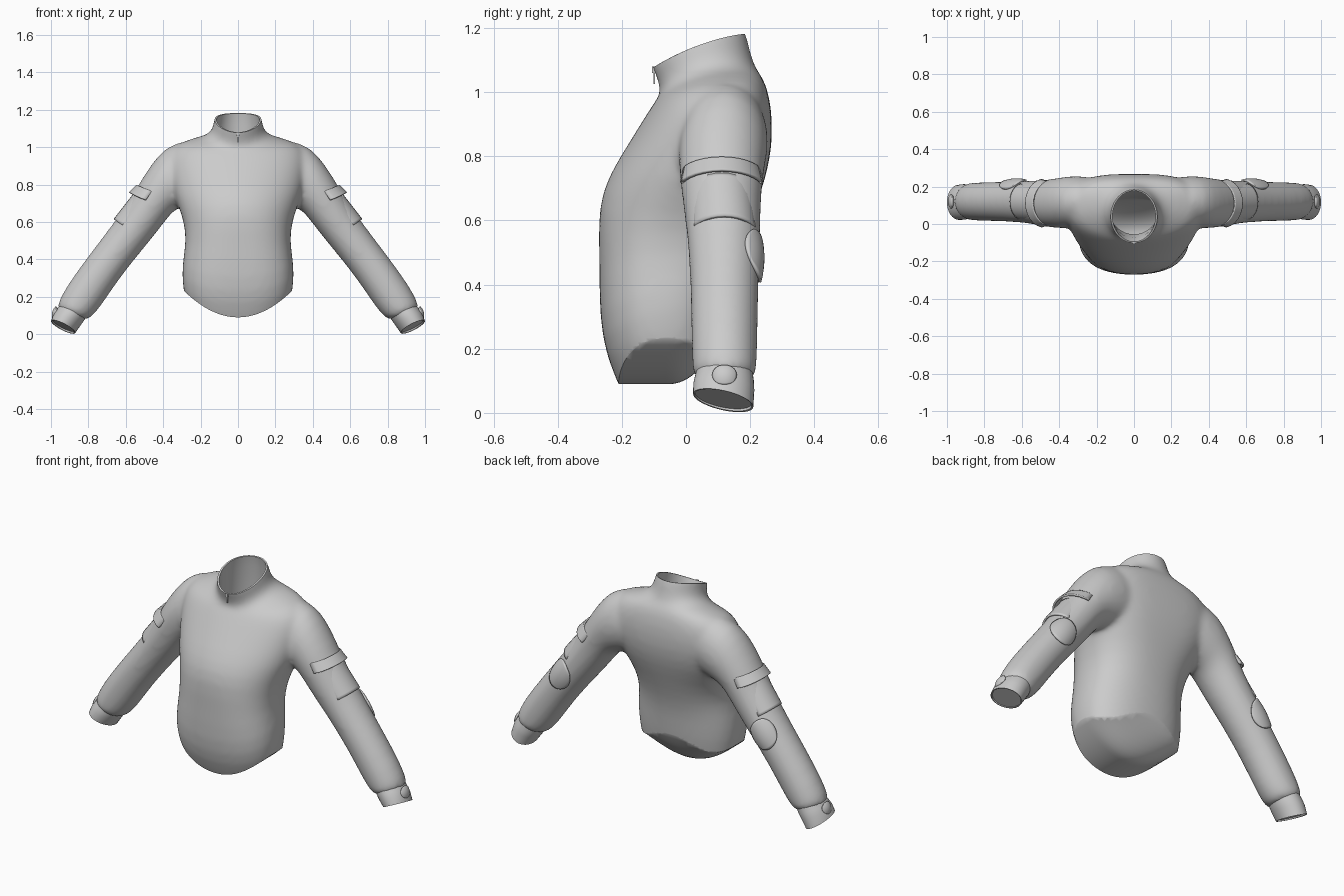
import bpy, bmesh, math
from mathutils import Vector

if "Cube" in bpy.data.objects:
    bpy.data.objects.remove(bpy.data.objects["Cube"])

N = 32

def loft(bm, rings, cap0=True, cap1=True):
    loops = [[bm.verts.new(p) for p in r] for r in rings]
    for a, b in zip(loops, loops[1:]):
        for i in range(N):
            j = (i + 1) % N
            bm.faces.new((a[i], a[j], b[j], b[i]))
    if cap0:
        bm.faces.new(loops[0][::-1])
    if cap1:
        bm.faces.new(loops[-1])

def finish(name, bm, angle=40):
    bmesh.ops.recalc_face_normals(bm, faces=bm.faces)
    me = bpy.data.meshes.new(name)
    bm.to_mesh(me)
    bm.free()
    ob = bpy.data.objects.new(name, me)
    bpy.context.collection.objects.link(ob)
    smooth(ob, angle)
    return ob

def smooth(ob, angle=40):
    bpy.ops.object.select_all(action='DESELECT')
    ob.select_set(True)
    bpy.context.view_layer.objects.active = ob
    bpy.ops.object.shade_smooth_by_angle(angle=math.radians(angle))

def bake(ob):
    dg = bpy.context.evaluated_depsgraph_get()
    me = bpy.data.meshes.new_from_object(ob.evaluated_get(dg))
    ob.modifiers.clear()
    ob.data = me

def cut(ob, cutter):
    cutter.hide_render = True
    m = ob.modifiers.new("trim", 'BOOLEAN')
    m.operation = 'DIFFERENCE'
    m.object = cutter
    bpy.context.view_layer.update()
    bake(ob)
    bpy.data.objects.remove(cutter)

def girth(zf, zs, zb, yf, yb, hw, p=2.0, q=2.0):
    # ring round the body: front, side and back heights, y limits, half width,
    # squareness of the front and back halves
    pts = []
    for i in range(N):
        t = 2 * math.pi * i / N
        c, s = math.cos(t), math.sin(t)
        e = 2 / (p if s < 0 else q)
        z = zs + s * (zb - zf) / 2 + s * s * ((zf + zb) / 2 - zs)
        x = hw * math.copysign(abs(c) ** e, c)
        y = (yf + yb) / 2 + (yb - yf) / 2 * math.copysign(abs(s) ** e, s)
        pts.append((x, y, z))
    return pts

# sleeve sections: outer x z, inner x z, centre y, half depth
SLEEVE = [
    (.16, 1.05, .10, .76, .13, .11), (.345, 1.028, .24, .70, .122, .136),
    (.425, .963, .30, .68, .115, .14), (.505, .847, .35, .66, .11, .132),
    (.567, .738, .42, .56, .112, .122), (.66, .60, .52, .44, .12, .112),
    (.80, .42, .64, .29, .12, .106), (.93, .24, .728, .155, .12, .104),
    (.965, .16, .785, .085, .12, .10), (.97, .13, .82, .07, .12, .09)]

def section(row, t, off=0, side=1, skew=0):
    ox, oz, ix, iz, yc, hy = row
    c = Vector(((ox + ix) / 2, yc, (oz + iz) / 2))
    u = Vector(((ox - ix) / 2, 0, (oz - iz) / 2))
    v = Vector((0, hy, -skew))
    p = c + u * math.cos(t) + v * math.sin(t)
    p += off * (u.normalized() * math.cos(t) + v.normalized() * math.sin(t))
    return (p.x * side, p.y, p.z)

def sleeve_point(s, t, off, side):
    k = max(0, min(int(s), len(SLEEVE) - 2))
    f = s - k
    row = [a + (b - a) * f for a, b in zip(SLEEVE[k], SLEEVE[k + 1])]
    return section(row, t, off, side)

def hoop(row, side, skew=0):
    return [section(row, 2 * math.pi * i / N, 0, side, skew) for i in range(N)]

def panel(name, side, s0, s1, t0, t1, off0, off1, thick, oval=False, bow=0, n=12):
    # sheet that follows the sleeve surface
    bm = bmesh.new()
    grid = []
    for i in range(n + 1):
        line = []
        for j in range(n + 1):
            a, b = 2 * i / n - 1, 2 * j / n - 1
            if oval:
                a, b = a * math.sqrt(1 - b * b / 2), b * math.sqrt(1 - a * a / 2)
            f, g = (a + 1) / 2, (b + 1) / 2
            lift = .008 * max(0, 1 - a * a - b * b) if oval else -.014 * b * b
            line.append(bm.verts.new(sleeve_point(
                s0 + (s1 - s0) * f - bow * b * b, math.radians(t0 + (t1 - t0) * g),
                off0 + (off1 - off0) * f + lift, side)))
        grid.append(line)
    for i in range(n):
        for j in range(n):
            bm.faces.new((grid[i][j], grid[i + 1][j], grid[i + 1][j + 1], grid[i][j + 1]))
    ob = finish(name, bm)
    m = ob.modifiers.new("thickness", 'SOLIDIFY')
    m.thickness = thick
    m.offset = 0

# jacket body: torso, stand-up collar and both sleeves fused together
bm = bmesh.new()
TORSO = [
    (-.02, .06, .10, -.165, .11, .25), (.06, .14, .18, -.198, .12, .272, 2.3, 2.3),
    (.17, .26, .29, -.249, .14, .30, 2.6, 2.3), (.30, .38, .40, -.272, .15, .30, 2.6, 2.3),
    (.48, .50, .50, -.27, .17, .276, 2.5, 2.4), (.64, .62, .62, -.277, .21, .293, 2.2, 2.5),
    (.74, .73, .73, -.243, .25, .34, 2, 2.9), (.84, .84, .84, -.18, .272, .365, 2, 3.1),
    (.94, .955, .96, -.118, .268, .375, 2, 3), (.985, 1.03, 1.045, -.088, .245, .32, 2, 2.5),
    (.995, 1.052, 1.068, -.078, .218, .17), (1.035, 1.09, 1.12, -.088, .203, .137),
    (1.08, 1.147, 1.18, -.107, .189, .127), (1.13, 1.20, 1.235, -.126, .175, .122)]
loft(bm, [girth(*r) for r in TORSO])
for side in (1, -1):
    loft(bm, [hoop(r, side) for r in SLEEVE])
body = finish("jacket_body", bm)
m = body.modifiers.new("round", 'SUBSURF')
m.levels = m.render_levels = 1
m = body.modifiers.new("fuse", 'REMESH')
m.mode = 'VOXEL'
m.voxel_size = .012
m = body.modifiers.new("soften", 'SMOOTH')
m.factor = .5
m.iterations = 20
bake(body)

# curved cutter that trims the hem and hollows the underside
bpy.ops.mesh.primitive_grid_add(x_subdivisions=32, y_subdivisions=32, size=.66)
cutter = bpy.context.object
cutter.name = "hem_cutter"
bm = bmesh.new()
bm.from_mesh(cutter.data)
top = list(bm.verts)
base = bmesh.ops.extrude_face_region(bm, geom=bm.faces[:], use_keep_orig=True)
for v in top:
    x, y = v.co.x, v.co.y
    v.co.z = .09 + 1.7 * x * x + 5.5 * max(0, y + .05) ** 2 * max(0, 1 - (x / .31) ** 2)
for v in base["geom"]:
    if isinstance(v, bmesh.types.BMVert):
        v.co.z = -.2
bmesh.ops.recalc_face_normals(bm, faces=bm.faces)
bm.to_mesh(cutter.data)
bm.free()
cut(body, cutter)

# cutter that levels the collar rim and hollows the neck
bm = bmesh.new()
loft(bm, [girth(*r) for r in [
    (.93, .95, .96, -.055, .198, .13), (1.035, 1.09, 1.12, -.074, .188, .121),
    (1.08, 1.147, 1.18, -.095, .177, .115), (1.04, 1.147, 1.213, -.20, .28, .2),
    (1.3, 1.3, 1.3, -.20, .28, .2)]])
cut(body, finish("neck_cutter", bm))

# open the neck into the jacket
bm = bmesh.new()
bm.from_mesh(body.data)
hole = []
for f in bm.faces:
    c = f.calc_center_median()
    if .925 < c.z < .965 and (c.x / .128) ** 2 + ((c.y - .072) / .124) ** 2 < 1:
        hole.append(f)
bmesh.ops.delete(bm, geom=hole, context='FACES')
bm.to_mesh(body.data)
bm.free()
smooth(body, 50)

# zip slider and pull
for name, loc, size in (("zip_slider", (0, -.1, 1.07), (.014, .012, .02)),
                        ("zip_pull", (0, -.099, 1.045), (.008, .005, .04))):
    bpy.ops.mesh.primitive_cube_add(size=1, location=loc)
    ob = bpy.context.object
    ob.name = name
    ob.scale = size

for side, tag in ((1, "right"), (-1, "left")):
    # cuff with a slightly recessed end
    bm = bmesh.new()
    rows = [((.94, .17, .80, .115, .12, .085), 0), ((.967, .135, .82, .078, .12, .092), .008),
            ((.985, .11, .838, .052, .118, .095), .012), ((1.0, .07, .87, .008, .116, .094), .02),
            ((.995, .069, .875, .011, .116, .089), .018), ((.99, .075, .87, .017, .116, .088), .017)]
    loft(bm, [hoop(r, side, k) for r, k in rows], False, True)
    finish(tag + "_cuff", bm)
    # pocket, flap, elbow patch and cuff tab on the sleeve
    panel(tag + "_pocket", side, 3.9, 4.95, -60, 60, -.004, .008, .01, bow=.1)
    panel(tag + "_pocket_flap", side, 3.5, 3.98, -72, 72, .004, .02, .01, bow=.35)
    panel(tag + "_elbow_patch", side, 4.92, 5.68, 36, 116, .001, .001, .012, oval=True)
    panel(tag + "_cuff_tab", side, 8.5, 10.5, -22, 22, .002, .012, .012, oval=True)
